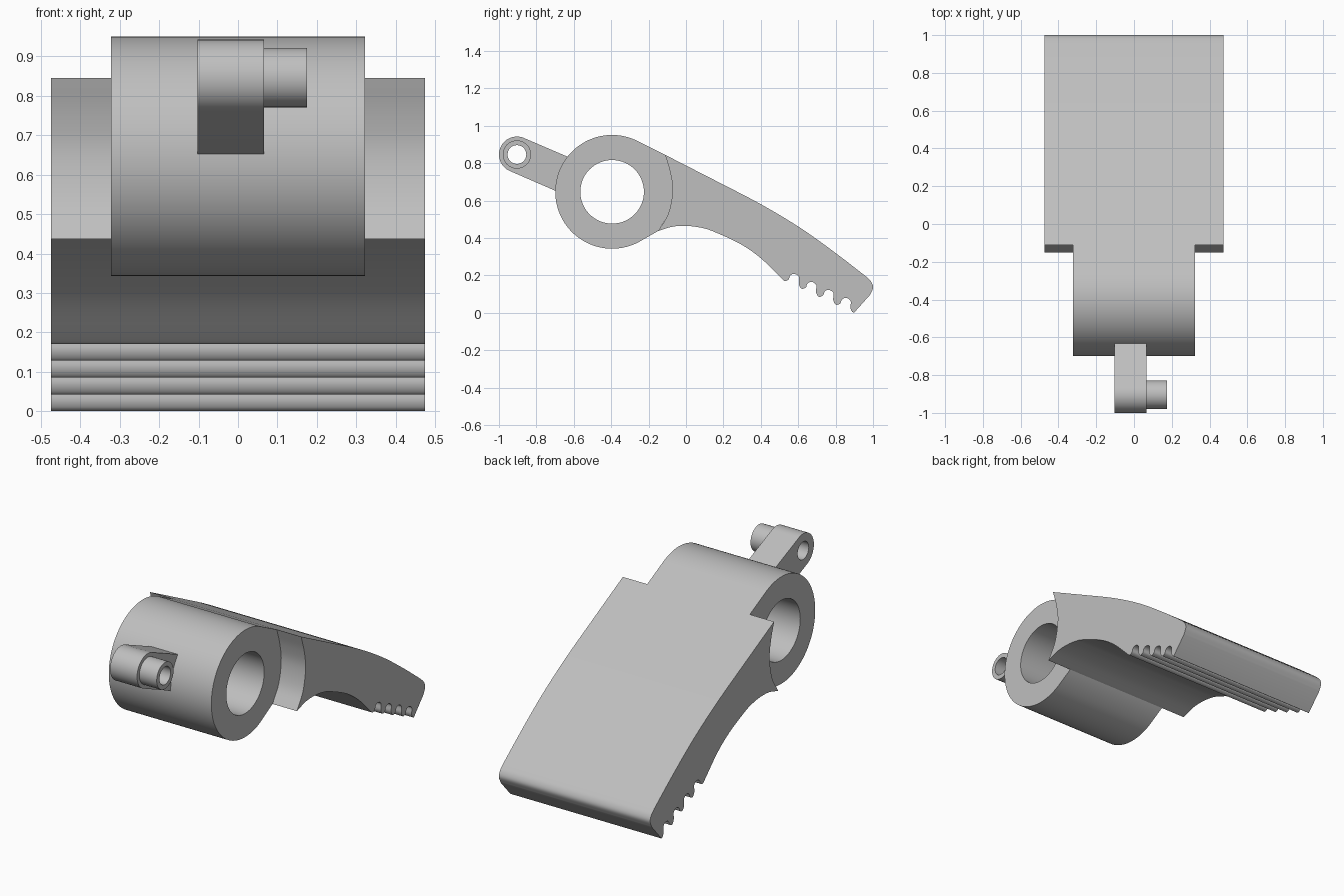
import bpy, bmesh, math
from mathutils import Vector

cube = bpy.data.objects.get("Cube")
if cube:
    bpy.data.objects.remove(cube)

grey = bpy.data.materials.new("light grey")
grey.use_nodes = True
grey.diffuse_color = (0.52, 0.52, 0.52, 1)
grey.node_tree.nodes["Principled BSDF"].inputs["Base Color"].default_value = (0.52, 0.52, 0.52, 1)


def arc(centre, radius, start, end, steps):
    """Points (y, z) along an arc, angles in degrees."""
    angles = [math.radians(start + (end - start) * i / steps) for i in range(steps + 1)]
    return [(centre[0] + radius * math.cos(a), centre[1] + radius * math.sin(a)) for a in angles]


def circle(centre, radius, steps=64):
    return arc(centre, radius, 0, 360, steps)[:-1]


def smooth(points, steps=5):
    """Smooth curve passing through all the points."""
    p = [Vector(q) for q in points]
    p = [2 * p[0] - p[1]] + p + [2 * p[-1] - p[-2]]
    out = []
    for a, b, c, d in zip(p, p[1:], p[2:], p[3:]):
        for i in range(steps):
            t = i / steps
            out.append(tuple(0.5 * (2 * b + (c - a) * t + (2 * a - 5 * b + 4 * c - d) * t ** 2
                                    + (3 * b - a - 3 * c + d) * t ** 3)))
    return out + [tuple(p[-2])]


def plate(name, x0, x1, *loops):
    """Extrude a side profile, with optional hole loops, across x."""
    bm = bmesh.new()
    edges = []
    for loop in loops:
        verts = [bm.verts.new((x0, y, z)) for y, z in loop]
        edges += [bm.edges.new((a, b)) for a, b in zip(verts, verts[1:] + verts[:1])]
    bmesh.ops.triangle_fill(bm, use_beauty=True, use_dissolve=False, edges=edges, normal=(1, 0, 0))
    ext = bmesh.ops.extrude_face_region(bm, geom=bm.faces[:], use_keep_orig=True)
    moved = [g for g in ext["geom"] if isinstance(g, bmesh.types.BMVert)]
    bmesh.ops.translate(bm, verts=moved, vec=(x1 - x0, 0, 0))
    bmesh.ops.recalc_face_normals(bm, faces=bm.faces[:])
    mesh = bpy.data.meshes.new(name)
    bm.to_mesh(mesh)
    bm.free()
    obj = bpy.data.objects.new(name, mesh)
    bpy.context.collection.objects.link(obj)
    mesh.materials.append(grey)
    bpy.ops.object.select_all(action='DESELECT')
    obj.select_set(True)
    bpy.context.view_layer.objects.active = obj
    bpy.ops.object.shade_smooth_by_angle(angle=math.radians(30))
    return obj


# Pivot hub with a short neck running into the lever
HUB = (-0.395, 0.647)
hub_outline = arc(HUB, 0.304, 61, 299.5, 80) + [
    (-0.15, 0.437), (-0.09, 0.53), (-0.066, 0.65), (-0.078, 0.75), (-0.112, 0.845)]
plate("pivot_hub", -0.322, 0.322, hub_outline, circle(HUB, 0.17))

# Wide curved lever: top, rounded tip, grip teeth, underside, concave front
top = [(-0.112, 0.845)] + smooth([(0.14, 0.716), (0.396, 0.583), (0.61, 0.455),
                                 (0.797, 0.322), (0.963, 0.194)])
tip = smooth([(0.963, 0.194), (0.99, 0.166), (1.0, 0.134), (0.984, 0.096)])
tooth = [(0, 0), (0.019, 0.008), (0.026, 0.026), (0.04, 0.036), (0.06, 0.034),
         (0.075, 0.018), (0.073, -0.014), (0.08, -0.034)]
under = [(-0.15, 0.437), (-0.075, 0.46), (-0.005, 0.465), (0.065, 0.458), (0.139, 0.438),
         (0.289, 0.369), (0.40, 0.292), (0.508, 0.187)]
for i in range(4):
    under += [(0.53 + 0.092 * i + y, 0.171 - 0.04275 * i + z) for y, z in tooth]
under.append((0.898, 0.0))
front = smooth([(-0.15, 0.437), (-0.095, 0.53), (-0.072, 0.65), (-0.084, 0.75), (-0.112, 0.845)])
plate("lever", -0.475, 0.475, top[:-1] + tip + smooth(under)[::-1] + front[1:-1])

# Small arm on the front of the hub, with a drilled eye
EYE = (-0.904, 0.8465)
tilt = math.degrees(math.atan2(0.397, 0.918))
arm_outline = arc(EYE, 0.096, 90 - tilt, 270 - tilt, 32) + [(-0.676, 0.643), (-0.62, 0.829)]
plate("front_arm", -0.103, 0.066, arm_outline, circle(EYE, 0.05, 40))

# Hollow boss on the left side of the arm
plate("arm_boss", 0.066, 0.175, circle(EYE, 0.0755, 48), circle(EYE, 0.05, 40))
